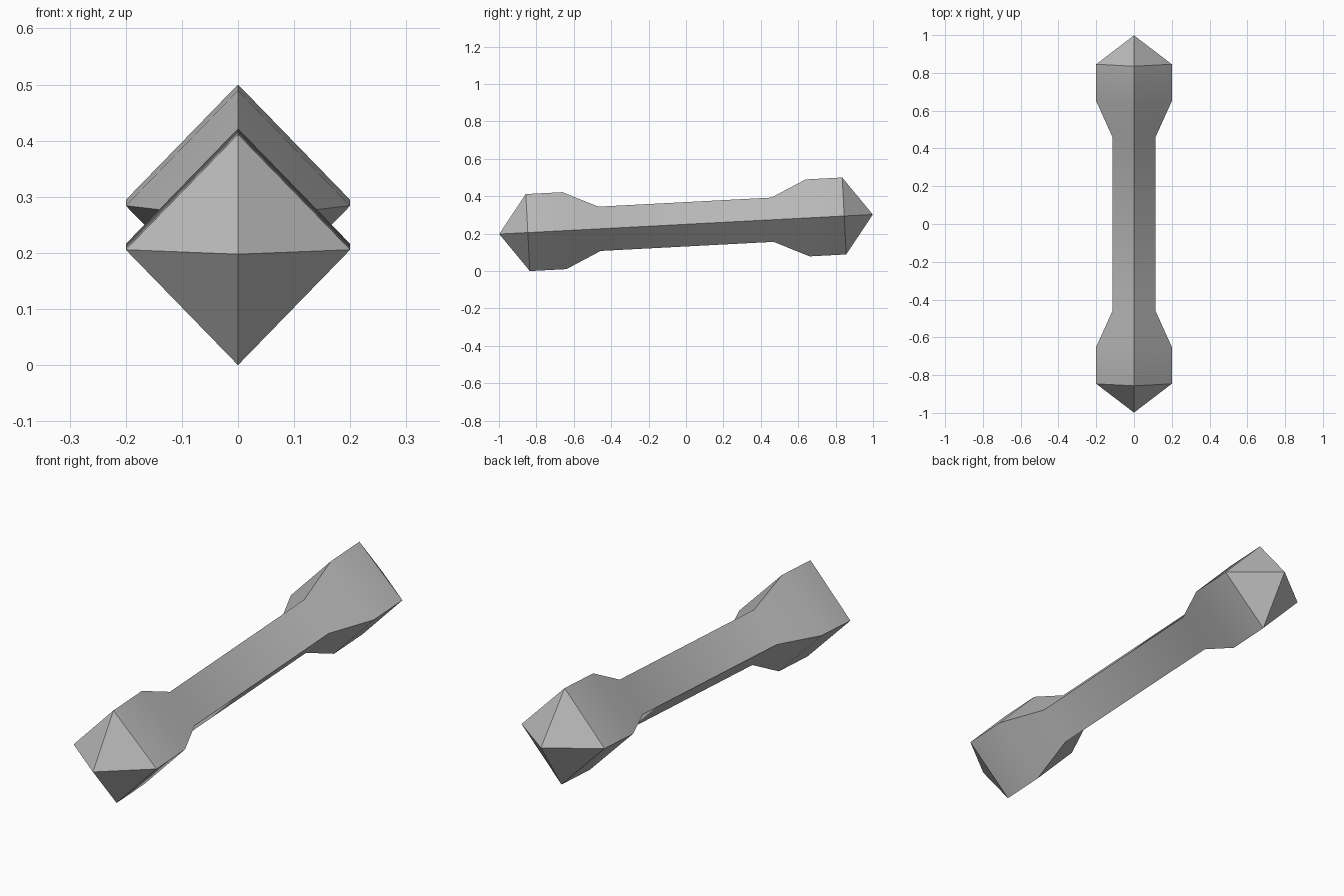
import bpy
import bmesh
import math
from mathutils import Matrix

cube = bpy.data.objects.get("Cube")
if cube:
    bpy.data.objects.remove(cube, do_unlink=True)

# Plain grey finish
grey = bpy.data.materials.new("plain_grey")
grey.use_nodes = True
colour = (0.5, 0.5, 0.5, 1.0)
grey.diffuse_color = colour
grey.node_tree.nodes["Principled BSDF"].inputs["Base Color"].default_value = colour

# Half profile from the tip inwards: distance along the bar, radius
TIP = 1.0
HALF = [(0.847, 1.0), (0.651, 1.0), (0.463, 0.575)]
RINGS = [(-y, r) for y, r in HALF] + [(y, r) for y, r in reversed(HALF)]
WIDTH, HEIGHT = 0.2, 0.206
TILT = math.radians(3.0)

bm = bmesh.new()
rings = []
for y, r in RINGS:
    ring = []
    for i in range(4):
        a = i * math.pi / 2
        ring.append(bm.verts.new((WIDTH * r * math.cos(a), y, HEIGHT * r * math.sin(a))))
    rings.append(ring)
tips = [bm.verts.new((0, s * TIP, 0)) for s in (-1, 1)]

# Diamond-section walls and pointed ends
for i in range(4):
    j = (i + 1) % 4
    for a, b in zip(rings, rings[1:]):
        bm.faces.new((a[i], a[j], b[j], b[i]))
    bm.faces.new((tips[0], rings[0][j], rings[0][i]))
    bm.faces.new((tips[1], rings[-1][i], rings[-1][j]))
bmesh.ops.recalc_face_normals(bm, faces=bm.faces)

# Slight upward tilt towards the back, resting on the ground
bm.transform(Matrix.Rotation(TILT, 4, "X"))
low = min(v.co.z for v in bm.verts)
bm.transform(Matrix.Translation((0, 0, -low)))

mesh = bpy.data.meshes.new("dumbbell_bar")
bm.to_mesh(mesh)
bm.free()
mesh.materials.append(grey)
bar = bpy.data.objects.new("dumbbell_bar", mesh)
bpy.context.collection.objects.link(bar)

# Smooth along the length, sharp at the ridges and end caps
bpy.context.view_layer.objects.active = bar
bar.select_set(True)
bpy.ops.object.shade_smooth_by_angle(angle=math.radians(30))
